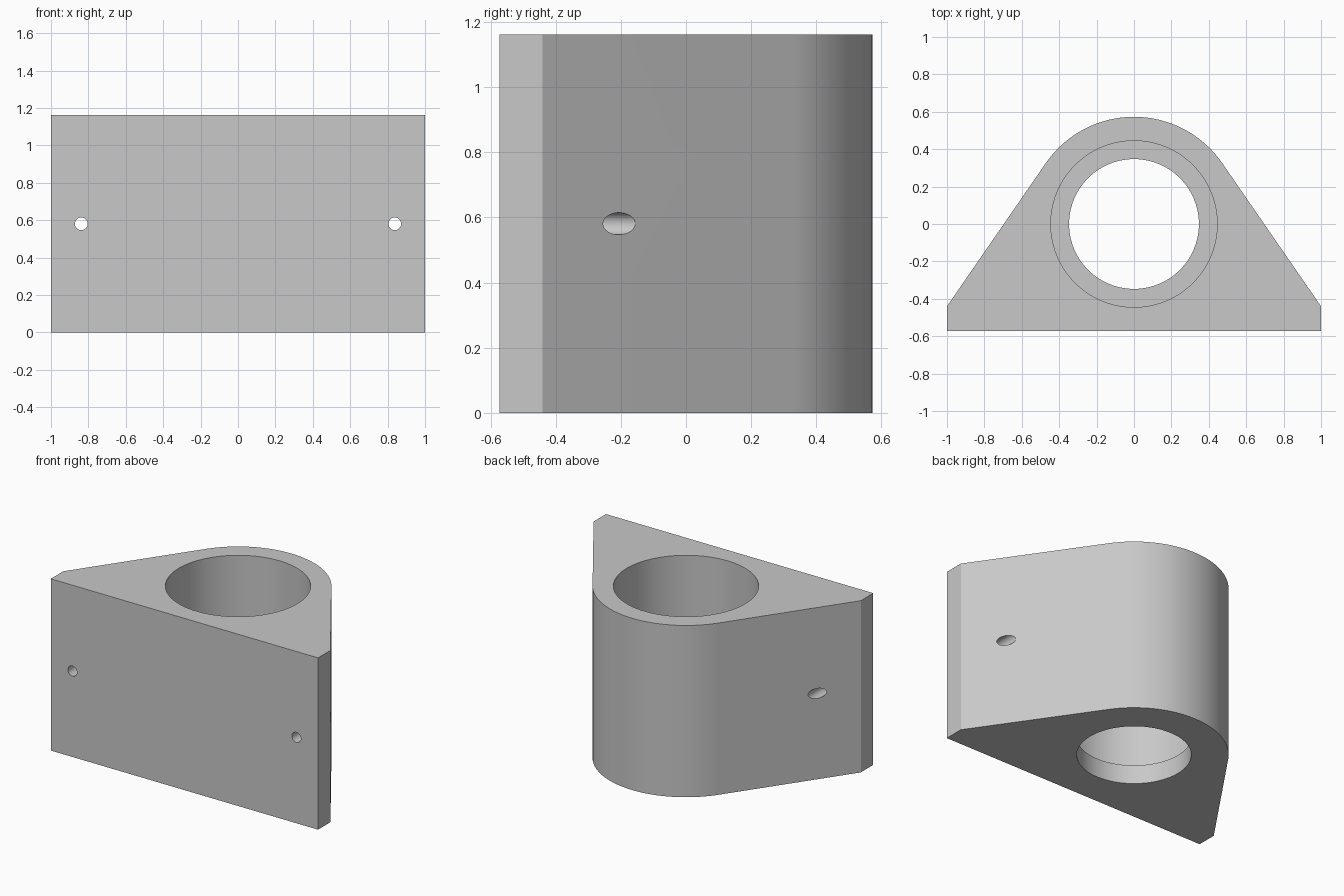
import bpy, bmesh, math
from mathutils import Matrix, Vector

cube = bpy.data.objects.get("Cube")
if cube:
    bpy.data.objects.remove(cube, do_unlink=True)

HEIGHT = 1.162
OUTER_R, BORE_R, LIP_R = 0.573, 0.445, 0.347
LIP_H = 0.127
SHOULDER = Vector((1.0, -0.44))

grey = bpy.data.materials.new("plain grey")
grey.use_nodes = True
grey.diffuse_color = (0.58, 0.58, 0.58, 1)
grey.node_tree.nodes["Principled BSDF"].inputs["Base Color"].default_value = grey.diffuse_color


def add_object(name, bm):
    bmesh.ops.recalc_face_normals(bm, faces=bm.faces)
    mesh = bpy.data.meshes.new(name)
    bm.to_mesh(mesh)
    bm.free()
    mesh.materials.append(grey)
    obj = bpy.data.objects.new(name, mesh)
    bpy.context.collection.objects.link(obj)
    return obj


def cylinder_cutter(name, radius, depth, centre, rotation=Matrix(), sides=96):
    bm = bmesh.new()
    bmesh.ops.create_cone(bm, cap_ends=True, segments=sides, radius1=radius,
                          radius2=radius, depth=depth,
                          matrix=Matrix.Translation(centre) @ rotation)
    obj = add_object(name, bm)
    obj.hide_render = True
    return obj


# Block outline: flat mounting face, short sides, slopes tangent to a round back
tangent = math.atan2(SHOULDER.y, SHOULDER.x) + math.acos(OUTER_R / SHOULDER.length)
steps = 48
outline = [(-1, -OUTER_R), (1, -OUTER_R), tuple(SHOULDER)]
for i in range(steps + 1):
    a = tangent + (math.pi - 2 * tangent) * i / steps
    outline.append((OUTER_R * math.cos(a), OUTER_R * math.sin(a)))
outline.append((-SHOULDER.x, SHOULDER.y))

bm = bmesh.new()
base = bm.faces.new([bm.verts.new((x, y, 0)) for x, y in outline])
top = bmesh.ops.extrude_face_region(bm, geom=[base])["geom"]
bmesh.ops.translate(bm, vec=(0, 0, HEIGHT),
                    verts=[v for v in top if isinstance(v, bmesh.types.BMVert)])
block = add_object("holder_block", bm)

# Wide bore from the top, narrower opening through the bottom lip, two screw holes
along_y = Matrix.Rotation(math.pi / 2, 4, 'X')
cutters = [
    cylinder_cutter("bore_cutter", BORE_R, HEIGHT, (0, 0, LIP_H + HEIGHT / 2)),
    cylinder_cutter("lip_cutter", LIP_R, 1, (0, 0, 0.2)),
]
for side, x in (("left", 0.838), ("right", -0.838)):
    cutters.append(cylinder_cutter(side + "_screw_cutter", 0.034, 2,
                                   (x, 0, HEIGHT / 2), along_y, 32))

bpy.ops.object.select_all(action='DESELECT')
bpy.context.view_layer.objects.active = block
block.select_set(True)
for cutter in cutters:
    mod = block.modifiers.new(cutter.name, 'BOOLEAN')
    mod.operation = 'DIFFERENCE'
    mod.solver = 'EXACT'
    mod.object = cutter
    bpy.ops.object.modifier_apply(modifier=mod.name)
    bpy.data.objects.remove(cutter, do_unlink=True)

bpy.ops.object.shade_smooth_by_angle(angle=math.radians(25))
